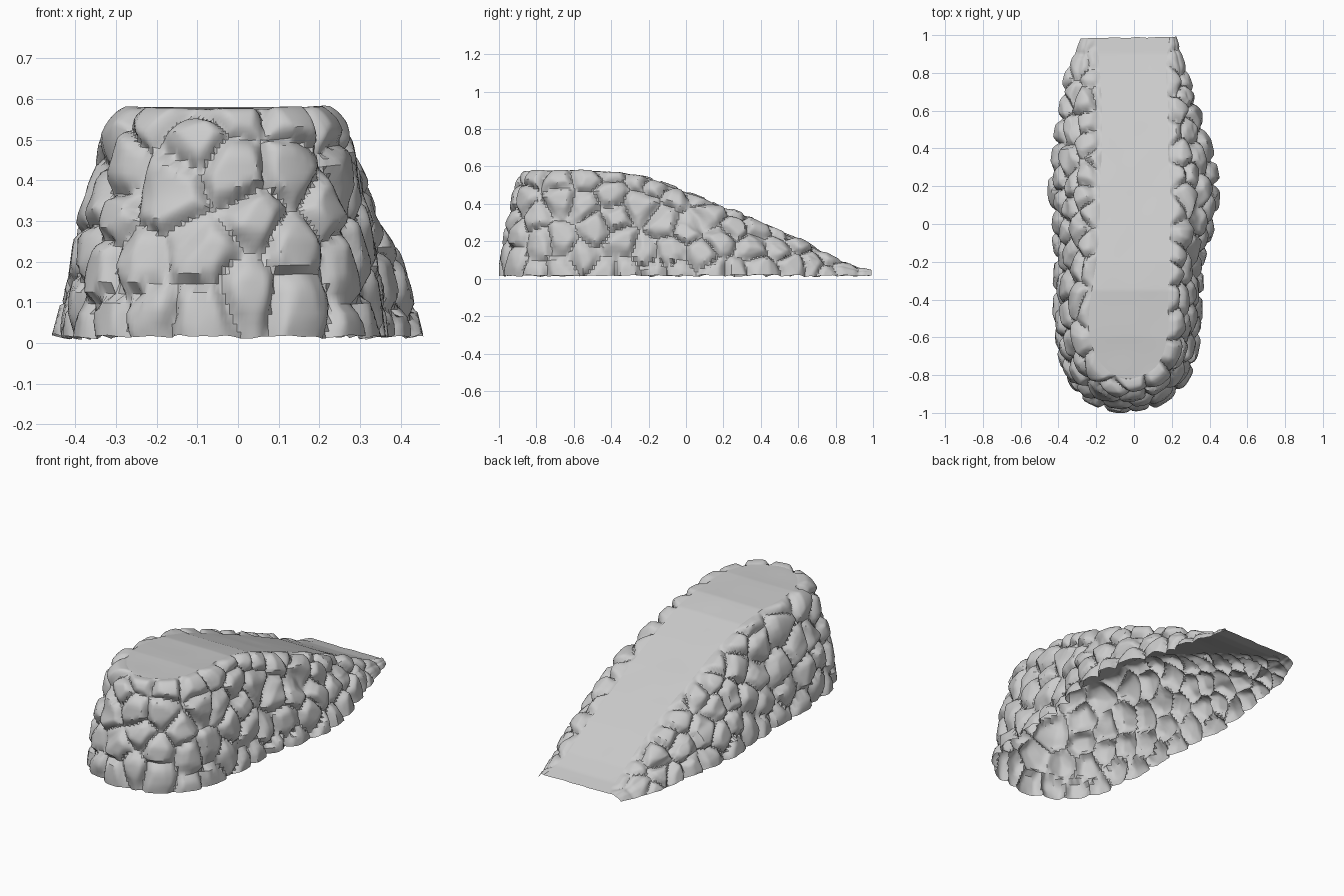
import bpy, bmesh, math, random
from mathutils import Vector, noise
from mathutils.kdtree import KDTree

if "Cube" in bpy.data.objects:
    bpy.data.objects.remove(bpy.data.objects["Cube"])

random.seed(7)
NU, NV, NT = 440, 46, 16

# Plan stations round the U: foot x, foot y, rim x, rim y
STATIONS = [
    (.22, .99, .19, .99), (.28, .8, .17, .82), (.34, .6, .18, .62),
    (.395, .4, .18, .4), (.435, .2, .19, .2), (.415, 0, .19, 0),
    (.35, -.2, .19, -.2), (.345, -.4, .18, -.4), (.335, -.6, .18, -.57),
    (.28, -.8, .14, -.72), (.16, -.93, .07, -.79), (-.03, -.985, -.03, -.82),
    (-.22, -.94, -.12, -.79), (-.35, -.8, -.2, -.7), (-.405, -.6, -.24, -.56),
    (-.41, -.4, -.23, -.4), (-.40, -.2, -.2, -.2), (-.425, 0, -.18, 0),
    (-.435, .2, -.18, .2), (-.415, .4, -.17, .4), (-.385, .6, -.17, .6),
    (-.355, .8, -.18, .8), (-.28, .98, -.2, .985)]
# Top height along y, and wall profile (height fraction, inward fraction)
HEIGHT = [(-1, .57), (-.85, .573), (-.6, .58), (-.35, .567), (-.2, .535), (0, .46),
          (.2, .38), (.4, .295), (.6, .205), (.8, .105), (.9, .065), (1, .04)]
PROFILE = [(0, 0), (.3, .12), (.5, .22), (.63, .37), (.85, .5), (.95, .68), (1, 1)]


def spline(points, s):
    """Catmull-Rom through points, s in 0..1."""
    n = len(points) - 1
    i = min(int(s * n), n - 1)
    t = s * n - i
    a, b, c, d = (points[max(0, min(n, i + k))] for k in (-1, 0, 1, 2))
    return [0.5 * (2*q + (r-p)*t + (2*p-5*q+4*r-w)*t*t + (3*q-p-3*r+w)*t**3)
            for p, q, r, w in zip(a, b, c, d)]


def height(y):
    for (y0, z0), (y1, z1) in zip(HEIGHT, HEIGHT[1:]):
        if y <= y1:
            return z0 + (z1 - z0) * (y - y0) / (y1 - y0)
    return HEIGHT[-1][1]


def grid_object(name, rows):
    """Skin a grid of points, with bmesh normals."""
    bm = bmesh.new()
    g = [[bm.verts.new(p) for p in row] for row in rows]
    for r0, r1 in zip(g, g[1:]):
        for k in range(len(r0) - 1):
            bm.faces.new((r0[k], r0[k+1], r1[k+1], r1[k]))
    bm.normal_update()
    return name, bm


def finish(name, bm, angle):
    me = bpy.data.meshes.new(name)
    bm.to_mesh(me)
    bm.free()
    ob = bpy.data.objects.new(name, me)
    bpy.context.collection.objects.link(ob)
    bpy.ops.object.select_all(action='DESELECT')
    ob.select_set(True)
    bpy.context.view_layer.objects.active = ob
    bpy.ops.object.shade_smooth_by_angle(angle=math.radians(angle))


# Base wall sweep
rows, rim = [], []
for i in range(NU + 1):
    bx, by, tx, ty = spline(STATIONS, i / NU)
    top, foot = height(ty), .015
    row = []
    for j in range(NV + 1):
        t, f = spline(PROFILE, 1 - j / NV)
        x, y = bx + (tx - bx) * f, by + (ty - by) * f
        row.append(Vector((x, y, foot + (top - foot) * t)))
    rows.append(row)
    rim.append(row[0])
name, wall = grid_object("stone_wall", rows)
verts = list(wall.verts)
base = [v.co.copy() for v in verts]
normals = []
for v in verts:
    n = v.normal.copy()
    out = Vector((v.co.x, min(v.co.y + .5, 0), .3))
    normals.append(n if n.dot(out) > 0 else -n)

# Scatter stone centres, each with a few random cut planes
stones = []
for k in random.sample(range(len(base)), 4000):
    p = base[k]
    gap = .085 + .035 * min(1, height(p.y) / .5)
    if all((p - q[0]).length > gap for q in stones):
        planes = []
        for _ in range(4):
            d = Vector([random.gauss(0, 1) for _ in range(3)])
            d -= normals[k] * d.dot(normals[k])
            planes.append(d.normalized() * random.uniform(.2, .6))
        stones.append((p, planes, random.uniform(.016, .026)))
kd = KDTree(len(stones))
for k, s in enumerate(stones):
    kd.insert(s[0], k)
kd.balance()

# Push each stone out as a faceted lump with grooves between
for k, v in enumerate(verts):
    p = base[k]
    warped = p + noise.noise_vector(p * 9) * .018
    (_, i1, d1), (_, i2, d2) = kd.find_n(warped, 2)
    centre, planes, lift = stones[i1]
    edge = min(1, (d2 - d1) / .05)
    lump = min([lift] + [lift + .012 - d.dot(warped - centre) for d in planes])
    lump = max(lump, -.008)
    disp = -.022 + (lump + .022) * math.sqrt(edge)
    j = k % (NV + 1)
    fade = min(1, j / 5) * min(1, height(p.y) / .2)
    v.co = p + normals[k] * disp * fade
    v.co.z += .006 * noise.noise(p * 25) * (j == NV)
    v.co.z = max(v.co.z, .008)
    v.co.y = max(-1, min(1, v.co.y))
bmesh.ops.recalc_face_normals(wall, faces=wall.faces)
if sum(f.normal.dot(Vector((f.calc_center_median().x, 0, .3))) for f in wall.faces) < 0:
    bmesh.ops.reverse_faces(wall, faces=wall.faces)
finish(name, wall, 35)

# Smooth walkway: flat landing and ramp strung between the two rims
rows = []
for i in range(NU // 2):
    a, b = rim[i], rim[NU - i]
    row = []
    for k in range(NT + 1):
        p = b.lerp(a, k / NT)
        s = math.sin(math.pi * k / NT)
        p.z = height(p.y) + .004 * noise.noise(p * 5) * s
        if i == 0:
            p.y += .012 * noise.noise(p * 12) * s
        row.append(p)
    rows.append(row)
name, path = grid_object("ramp_walkway", rows)
for f in path.faces:
    if f.normal.z < 0:
        f.normal_flip()
finish(name, path, 40)
